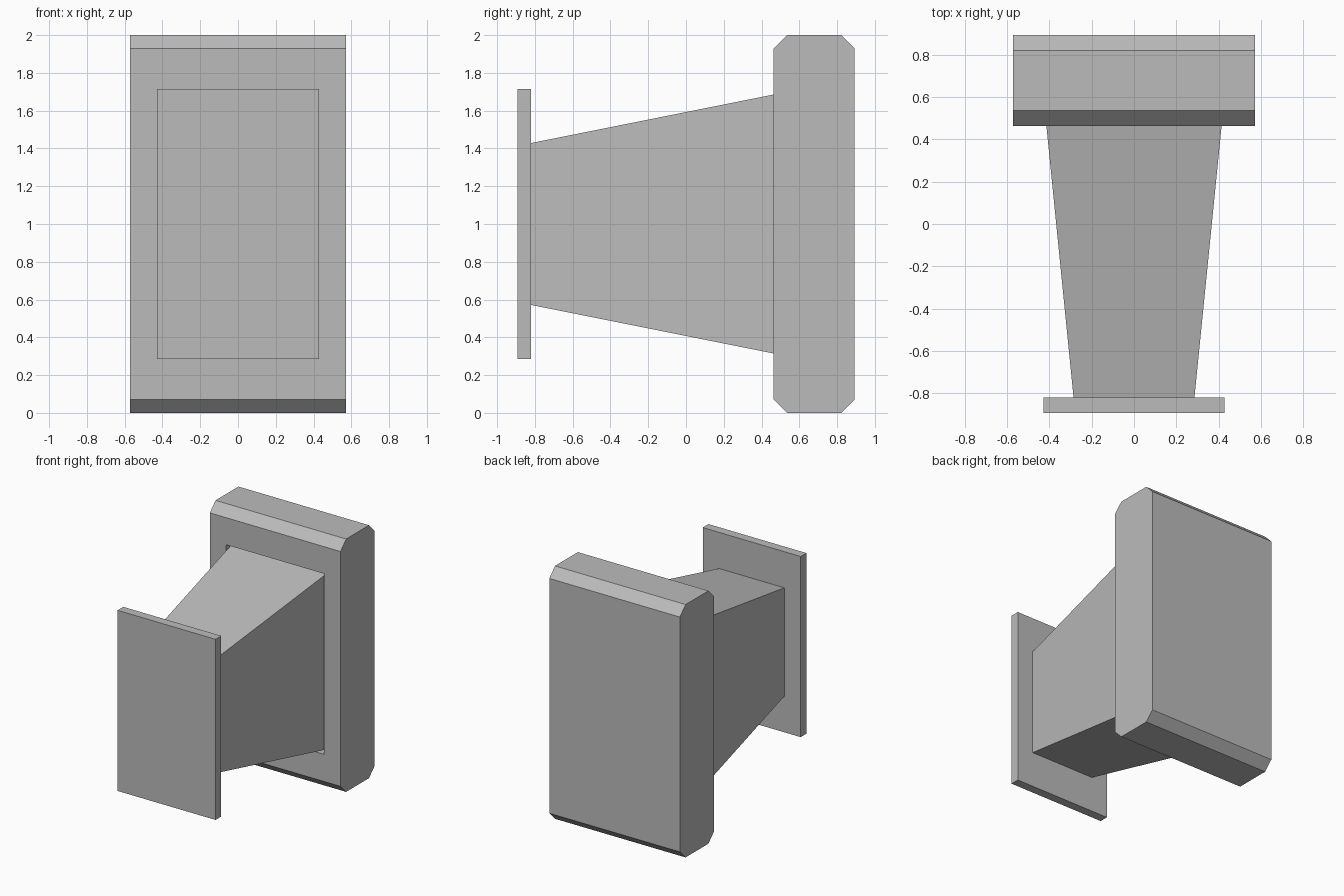
import bpy
import bmesh
from mathutils import Vector

U = 1 / 14      # modelling unit
MID = 1.0       # height of the centre line
BACK = 12.5 * U

default_cube = bpy.data.objects.get("Cube")
if default_cube:
    bpy.data.objects.remove(default_cube, do_unlink=True)

grey = bpy.data.materials.new("plain_grey")
grey.use_nodes = True
colour = (0.5, 0.5, 0.5, 1)
grey.diffuse_color = colour
grey.node_tree.nodes["Principled BSDF"].inputs["Base Color"].default_value = colour


def finish(name, bm):
    bmesh.ops.recalc_face_normals(bm, faces=bm.faces)
    mesh = bpy.data.meshes.new(name)
    bm.to_mesh(mesh)
    bm.free()
    mesh.materials.append(grey)
    obj = bpy.data.objects.new(name, mesh)
    bpy.context.collection.objects.link(obj)
    return obj


def tapered_box(name, y0, size0, y1, size1):
    """Box along y whose (width, height) runs from size0 to size1."""
    bm = bmesh.new()
    bmesh.ops.create_cube(bm, size=1)
    for v in bm.verts:
        y, (w, h) = (y0, size0) if v.co.y < 0 else (y1, size1)
        v.co = (v.co.x * w, y, MID + v.co.z * h)
    return finish(name, bm)


# Front plate and the neck that widens into the socket
plate_size = (12 * U, 20 * U)
tapered_box("front_plate", -BACK, plate_size, -BACK + U, plate_size)
tapered_box("neck", -BACK + U, (8 * U, 12 * U), BACK - 4 * U, plate_size)

# Back block: chamfered side profile extruded across the width
front = BACK - 6 * U
bm = bmesh.new()
profile = [(front, U), (front + U, 0), (BACK - U, 0), (BACK, U),
           (BACK, 2 - U), (BACK - U, 2), (front + U, 2), (front, 2 - U)]
side = bm.faces.new([bm.verts.new((-8 * U, y, z)) for y, z in profile])
grown = bmesh.ops.extrude_face_region(bm, geom=[side], use_keep_orig=True)
new_verts = [g for g in grown["geom"] if isinstance(g, bmesh.types.BMVert)]
bmesh.ops.translate(bm, verts=new_verts, vec=Vector((16 * U, 0, 0)))
bmesh.ops.recalc_face_normals(bm, faces=bm.faces)

# Socket: inset the front face to the plate size, then push it inwards
face = min(bm.faces, key=lambda f: f.calc_center_median().y)
bmesh.ops.inset_individual(bm, faces=[face], thickness=U)
for v in face.verts:
    v.co.x = 6 * U if v.co.x > 0 else -6 * U
    v.co.z = MID + (10 * U if v.co.z > MID else -10 * U)
floor = bmesh.ops.extrude_discrete_faces(bm, faces=[face])["faces"][0]
bmesh.ops.translate(bm, verts=floor.verts[:], vec=Vector((0, 2 * U, 0)))
finish("back_block", bm)
